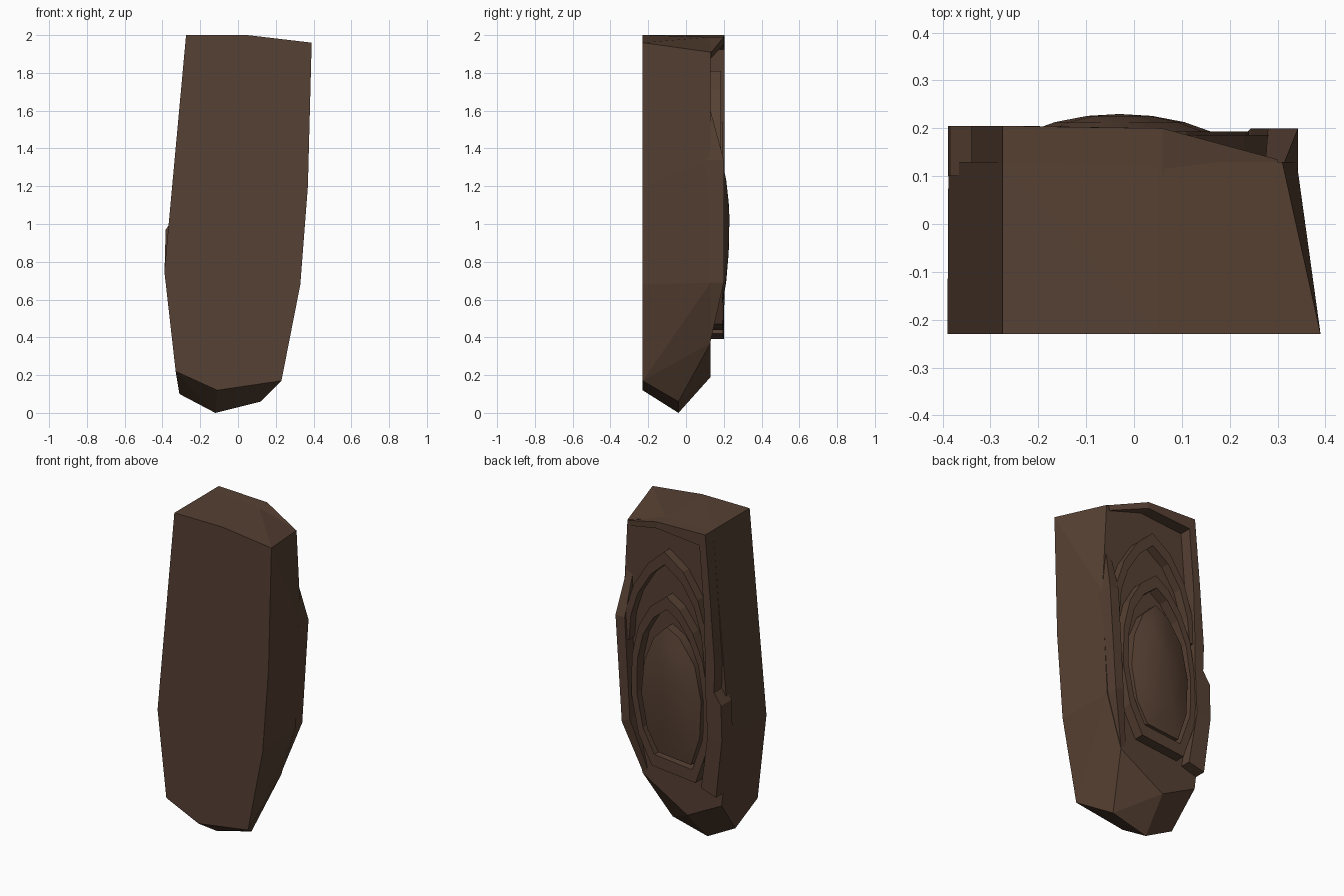
import bpy, bmesh, math

if "Cube" in bpy.data.objects:
    bpy.data.objects.remove(bpy.data.objects["Cube"])

stone = bpy.data.materials.new("dark brown stone")
stone.diffuse_color = (0.094, 0.052, 0.033, 1)
stone.use_nodes = True
stone.node_tree.nodes["Principled BSDF"].inputs["Base Color"].default_value = stone.diffuse_color


def finish(name, bm):
    bmesh.ops.recalc_face_normals(bm, faces=bm.faces)
    me = bpy.data.meshes.new(name)
    bm.to_mesh(me)
    bm.free()
    me.materials.append(stone)
    ob = bpy.data.objects.new(name, me)
    bpy.context.collection.objects.link(ob)
    return ob


def band(name, outer, inner, closed=False, base=0.10):
    """Raised strip on the back face; points are (x, z, back y)."""
    bm = bmesh.new()
    rows = []
    for o, i in zip(outer, inner):
        rows.append([bm.verts.new((o[0], base, o[1])), bm.verts.new((o[0], o[2], o[1])),
                     bm.verts.new((i[0], i[2], i[1])), bm.verts.new((i[0], base, i[1]))])
    n = len(rows)
    for k in range(n if closed else n - 1):
        a, b = rows[k], rows[(k + 1) % n]
        for j in range(4):
            bm.faces.new((a[j], a[(j + 1) % 4], b[(j + 1) % 4], b[j]))
    if not closed:
        bm.faces.new(rows[0])
        bm.faces.new(rows[-1])
    return finish(name, bm)


def shrink(points, centre, k, y):
    cx, cz = centre
    return [(cx + (x - cx) * k, cz + (z - cz) * k, y) for x, z in points]


# Main slab: flat front, bottom ridge and recessed back panel
front = [(-.275, 2), (.05, 2), (.39, 1.96), (.37, 1.2), (.33, .68), (.23, .17),
         (-.11, .12), (-.33, .22), (-.39, .75)]
ridge = [(-.31, .10), (-.12, 0), (.12, .06)]
back = [(-.275, 2), (.05, 1.99), (.31, 1.91), (.34, 1.34), (.305, .69), (.205, .37),
        (-.1, .19), (-.335, .31), (-.388, .75)]
bm = bmesh.new()
for outline, y in ((front, -.23), (ridge, -.04), (back, .13)):
    for x, z in outline:
        bm.verts.new((x, y, z))
bmesh.ops.convex_hull(bm, input=bm.verts)
bmesh.ops.dissolve_limit(bm, angle_limit=math.radians(1), verts=bm.verts, edges=bm.edges)
finish("slab", bm)

# Broken frame along the top and the left edge
band("broken_frame",
     [(.30, 1.91, .135), (.06, 1.99, .2), (-.275, 2, .205), (-.31, 1.6, .205), (-.34, 1.2, .205),
      (-.335, 1.04, .205), (-.383, .97, .205), (-.389, .75, .205), (-.345, .39, .2)],
     [(.29, 1.88, .135), (.06, 1.95, .2), (-.235, 1.925, .205), (-.265, 1.55, .205),
      (-.275, 1.2, .205), (-.275, 1.04, .205), (-.28, .97, .205), (-.29, .75, .205),
      (-.24, .42, .195)])

# Remaining shoulder on the right edge
band("right_shoulder",
     [(.315, 1.6, .13), (.343, 1.34, .2), (.30, .69, .2), (.205, .38, .13)],
     [(.275, 1.58, .13), (.28, 1.34, .2), (.245, .72, .2), (.17, .40, .13)])

# Outer pointed arch
arch = [(.30, 1.2), (.285, 1.38), (.23, 1.55), (.13, 1.71), (.02, 1.81), (-.11, 1.72),
        (-.21, 1.57), (-.27, 1.38), (-.29, 1.2)]
band("outer_arch", [(x, z, .186) for x, z in arch], shrink(arch, (0, 1.2), .87, .186))

# Inner pointed ring around the medallion
ring = [(0, 1.54), (.11, 1.45), (.19, 1.31), (.235, 1.12), (.24, .88), (.19, .64), (.10, .47),
        (-.20, .44), (-.285, .68), (-.29, .95), (-.25, 1.2), (-.18, 1.36), (-.09, 1.48)]
band("inner_ring", [(x, z, .193) for x, z in ring], shrink(ring, (-.03, .98), .86, .193), True)

# Domed medallion in the middle
oval = [(0, 1.35), (.09, 1.26), (.155, 1.1), (.175, .9), (.135, .69), (.06, .56),
        (-.165, .54), (-.225, .72), (-.235, .95), (-.19, 1.16), (-.09, 1.30)]
bm = bmesh.new()
loops = [[bm.verts.new((x, y, z)) for x, z, y in shrink(oval, (-.03, 1.0), k, y)]
         for k, y in ((1, .10), (1, .188), (.66, .213), (.33, .226))]
tip = bm.verts.new((-.03, .23, 1.03))
n = len(oval)
for a, b in zip(loops, loops[1:]):
    for i in range(n):
        bm.faces.new((a[i], a[(i + 1) % n], b[(i + 1) % n], b[i]))
for i in range(n):
    bm.faces.new((loops[-1][i], loops[-1][(i + 1) % n], tip))
dome = finish("domed_medallion", bm)
bpy.context.view_layer.objects.active = dome
dome.select_set(True)
bpy.ops.object.shade_smooth_by_angle(angle=math.radians(35))
